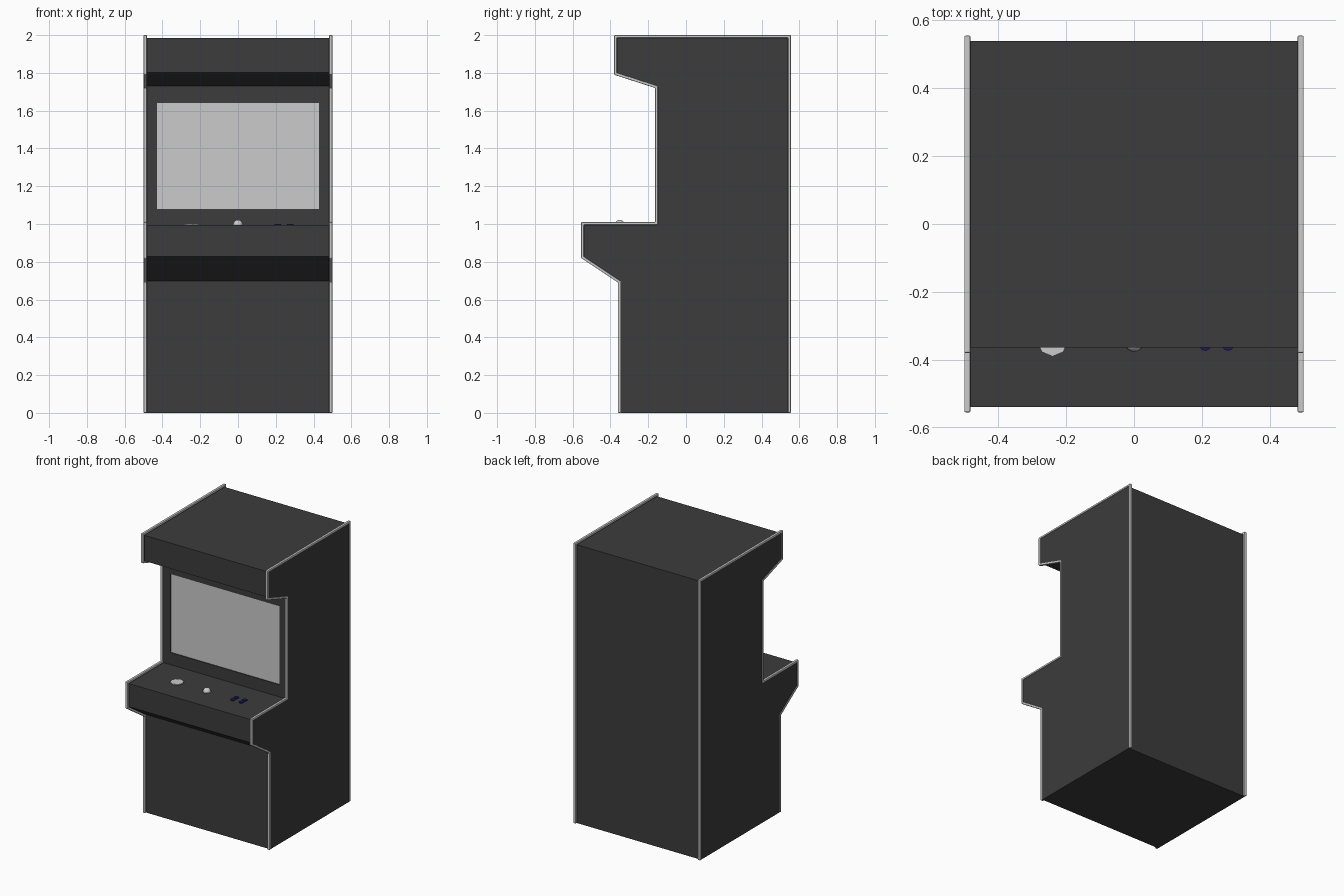
import bpy, bmesh
from mathutils import Vector, Matrix

if "Cube" in bpy.data.objects:
    bpy.data.objects.remove(bpy.data.objects["Cube"])

# Cabinet outline (y, z): up the front, over the top, down the back
OUTLINE = [Vector(p) for p in (
    (-0.36, 0), (-0.36, 0.69), (-0.555, 0.82), (-0.555, 1.01), (-0.163, 1.01),
    (-0.163, 1.72), (-0.38, 1.79), (-0.38, 2.0), (0.555, 2.0), (0.555, 0))]


def material(name, rgb):
    m = bpy.data.materials.new(name)
    m.diffuse_color = (*rgb, 1)
    m.use_nodes = True
    m.node_tree.nodes["Principled BSDF"].inputs["Base Color"].default_value = m.diffuse_color
    return m


BLACK = material("black_laminate", (0.045, 0.045, 0.045))
BLUE = material("dark_blue", (0.01, 0.01, 0.12))


def inset(path, d):
    """Offset the open outline inwards with mitred corners; the ends stay on the floor."""
    normals = []
    for a, b in zip(path, path[1:]):
        t = (b - a).normalized()
        normals.append(Vector((t.y, -t.x)))
    out = [path[0] + normals[0] * d]
    for p, n, m in zip(path[1:-1], normals, normals[1:]):
        out.append(p + (n + m) * d / (1 + n.dot(m)))
    return out + [path[-1] + normals[-1] * d]


def finish(name, bm, mat=None):
    bmesh.ops.recalc_face_normals(bm, faces=bm.faces[:])
    me = bpy.data.meshes.new(name)
    bm.to_mesh(me)
    bm.free()
    ob = bpy.data.objects.new(name, me)
    bpy.context.collection.objects.link(ob)
    if mat:
        me.materials.append(mat)
    return ob


def extrude(name, pts, x0, x1, mat=None):
    bm = bmesh.new()
    face = bm.faces.new([bm.verts.new((x0, p.x, p.y)) for p in pts])
    new = bmesh.ops.extrude_face_region(bm, geom=[face])["geom"]
    verts = [v for v in new if isinstance(v, bmesh.types.BMVert)]
    if len(bm.faces) == len(pts) + 1:  # keep the starting cap
        bm.faces.new([v for v in face.verts])
    bmesh.ops.translate(bm, verts=verts, vec=(x1 - x0, 0, 0))
    return finish(name, bm, mat)


def box(name, lo, hi, mat=None):
    lo, hi = Vector(lo), Vector(hi)
    bm = bmesh.new()
    bmesh.ops.create_cube(bm, size=1, matrix=Matrix.Translation((lo + hi) / 2)
                          @ Matrix.Diagonal((*(hi - lo), 1)))
    return finish(name, bm, mat)


def disc(name, x, y, r, mat=None):
    bm = bmesh.new()
    bmesh.ops.create_cone(bm, cap_ends=True, segments=8, radius1=r, radius2=r,
                          depth=0.01, matrix=Matrix.Translation((x, y, 0.994)))
    return finish(name, bm, mat)


def mirror_x(ob):
    ob.modifiers.new("mirror", "MIRROR")


# Body between the side panels
body = extrude("cabinet_body", inset(OUTLINE, 0.016), -0.484, 0.484, BLACK)

# Side panels and the light edging around them
panel = extrude("side_panel", inset(OUTLINE, 0.012), 0.484, 0.496, BLACK)
mirror_x(panel)
trim = extrude("edge_trim", OUTLINE + inset(OUTLINE, 0.014)[::-1], 0.482, 0.5)
bevel = trim.modifiers.new("bevel", "BEVEL")
bevel.width, bevel.segments = 0.004, 2
mirror_x(trim)

# Screen set into a shallow recess
cutter = box("screen_recess_cutter", (-0.43, -0.3, 1.08), (0.43, -0.135, 1.64))
cutter.hide_render = True
cutter.hide_viewport = False
cutter.display_type = "WIRE"
cut = body.modifiers.new("screen_recess", "BOOLEAN")
cut.operation, cut.object, cut.solver = "DIFFERENCE", cutter, "EXACT"
box("screen", (-0.43, -0.141, 1.08), (0.43, -0.13, 1.64))

# Controls on the deck: pad, ball and four buttons
disc("control_pad", -0.24, -0.345, 0.045)
bm = bmesh.new()
bmesh.ops.create_uvsphere(bm, u_segments=16, v_segments=10, radius=0.026,
                          matrix=Matrix.Translation((0, -0.35, 0.996)))
ball = finish("track_ball", bm)
ball.data.shade_smooth()
for i, x in enumerate((0.21, 0.277)):
    for j, y in enumerate((-0.357, -0.32)):
        disc(f"button_{i}{j}", x, y, 0.017, BLUE)
